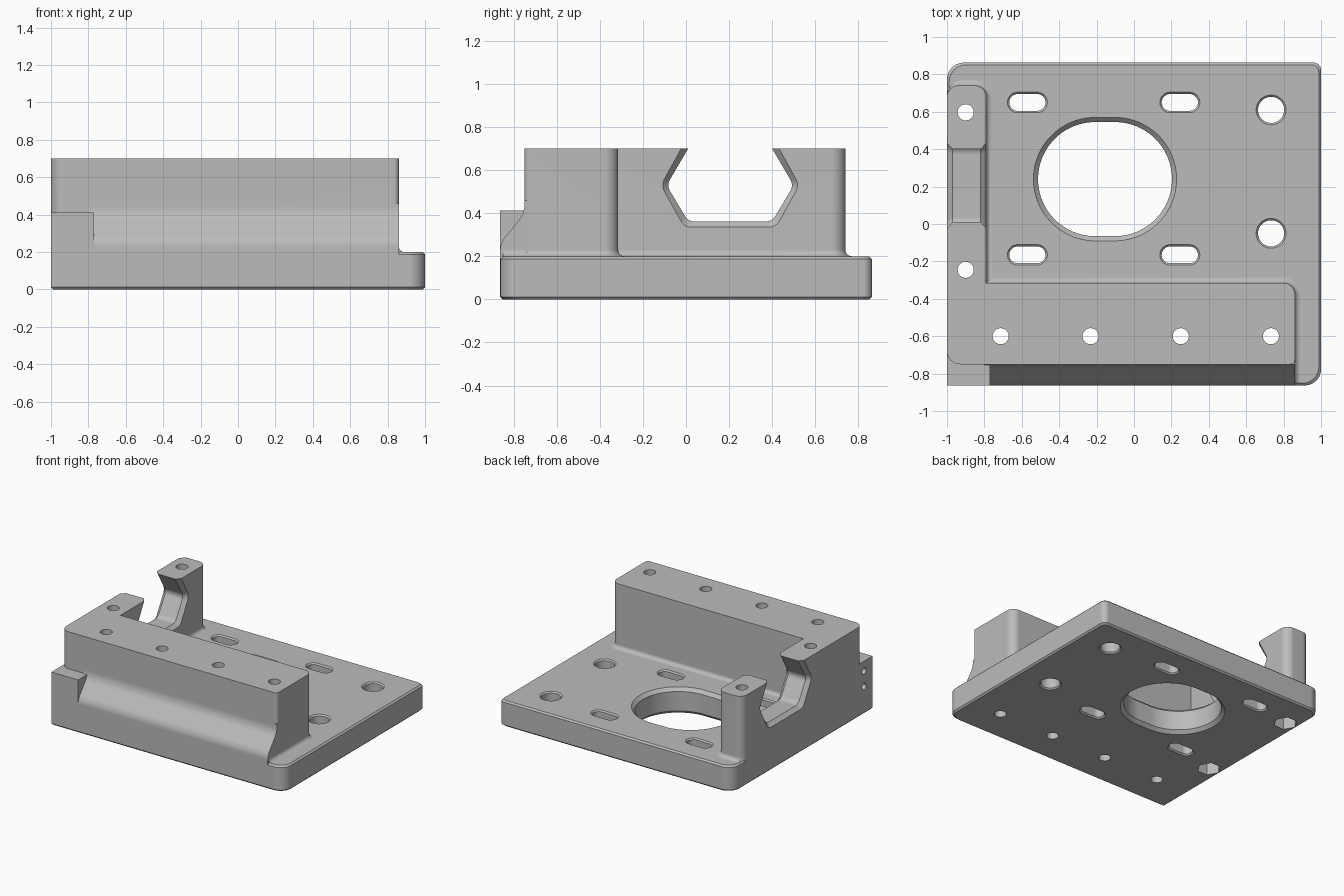
import bpy, bmesh
from math import pi, sin, cos, tan, radians, copysign
from mathutils import Vector

cube = bpy.data.objects.get("Cube")
if cube:
    bpy.data.objects.remove(cube, do_unlink=True)

grey = bpy.data.materials.new("machined_grey")
grey.use_nodes = True
COLOUR = (0.5, 0.5, 0.5, 1)
grey.diffuse_color = COLOUR
for node in grey.node_tree.nodes:
    if node.type == 'BSDF_PRINCIPLED':
        node.inputs["Base Color"].default_value = COLOUR


def rounded(corners, n=6):
    """2D outline from (x, y, radius) corners."""
    pts = []
    for i, (x, y, r) in enumerate(corners):
        p = Vector((x, y))
        if r == 0:
            pts.append(p)
            continue
        u = (Vector(corners[i - 1][:2]) - p).normalized()
        v = (Vector(corners[(i + 1) % len(corners)][:2]) - p).normalized()
        half = u.angle(v) / 2
        centre = p + (u + v).normalized() * (r / sin(half))
        start = p + u * (r / tan(half)) - centre
        end = p + v * (r / tan(half)) - centre
        for k in range(n + 1):
            pts.append(centre + start.lerp(end, k / n).normalized() * r)
    return pts


def slot(cx, cy, r, h=0, n=32):
    """Circle, or a stadium lengthened by h each way along x."""
    angles = [(k + 0.5) * 2 * pi / n for k in range(n)]
    return [Vector((cx + copysign(h, cos(a)) + r * cos(a), cy + r * sin(a))) for a in angles]


def hexagon(cx, cy, r, n=32 * 3):
    pts = []
    for k in range(n):
        a = k * 2 * pi / n
        d = r * cos(pi / 6) / cos(a % (pi / 3) - pi / 6)
        pts.append(Vector((cx + d * cos(a), cy + d * sin(a))))
    return pts


PLACE = {
    'X': lambda p, t: (t, p.x, p.y),
    'Y': lambda p, t: (p.x, t, p.y),
    'Z': lambda p, t: (p.x, p.y, t),
}


def loft(bm, layers, axis='Z'):
    """Skin (outline, position) layers along an axis and cap both ends."""
    rings = [[bm.verts.new(PLACE[axis](p, t)) for p in pts] for pts, t in layers]
    for a, b in zip(rings, rings[1:]):
        for i in range(len(a)):
            j = (i + 1) % len(a)
            bm.faces.new((a[i], a[j], b[j], b[i]))
    bm.faces.new(rings[0][::-1])
    bm.faces.new(rings[-1])


def make(name, bm):
    bmesh.ops.recalc_face_normals(bm, faces=bm.faces)
    mesh = bpy.data.meshes.new(name)
    bm.to_mesh(mesh)
    bm.free()
    mesh.materials.append(grey)
    obj = bpy.data.objects.new(name, mesh)
    bpy.context.collection.objects.link(obj)
    return obj


def solid(name, layers, axis='Z'):
    bm = bmesh.new()
    loft(bm, layers, axis)
    return make(name, bm)


# Base plate with rounded corners and eased edges
def plate_outline(d):
    x, y = 1 - d, 0.863 - d
    return rounded([(-x, -y, 0), (x, -y, 0.085), (x, y, 0.04), (-x, y, 0.09)])


T, EASE = 0.2, 0.012
parts = [solid("base_plate", [(plate_outline(EASE), 0), (plate_outline(0), EASE),
                              (plate_outline(0), T - EASE), (plate_outline(EASE), T)])]


# L-shaped mounting wall with a filleted foot
def wall_outline(d):
    return rounded([(-1, -0.75 - d, 0.07), (0.86 + d, -0.75 - d, 0.025 + d),
                    (0.86 + d, -0.315 + d, 0.06 + d), (-0.79 + d, -0.315 + d, 0),
                    (-0.79 + d, 0.74 + d, 0.06 + d), (-1, 0.74 + d, 0.06 + d)])


FOOT = 0.03
layers = [(wall_outline(FOOT), T / 2)]
for k in range(6):
    a = radians(k * 18)
    layers.append((wall_outline(FOOT * (1 - sin(a))), T + FOOT * (1 - cos(a))))
layers.append((wall_outline(0), 0.7))
parts.append(solid("mounting_wall", layers))

# Curved skirt along the front of the wall
skirt = rounded([(-0.65, 0.05, 0), (-0.863, 0.05, 0), (-0.863, 0.26, 0.1),
                 (-0.75, 0.4, 0.12), (-0.75, 0.46, 0), (-0.65, 0.46, 0)], 8)
parts.append(solid("front_skirt", [(skirt, -0.8), (skirt, 0.86)], 'X'))

# Small fillet at the end of the skirt
foot = rounded([(0.82, T - 0.05, 0), (0.86 + FOOT, T - 0.05, 0), (0.86 + FOOT, T, 0),
                (0.86, T, FOOT * 0.98), (0.86, T + FOOT, 0), (0.82, T + FOOT, 0)])
parts.append(solid("skirt_foot", [(foot, -0.85), (foot, -0.74)], 'Y'))

# Square block at the front corner
block = rounded([(-1, -0.863, 0), (-0.77, -0.863, 0), (-0.77, -0.62, 0), (-1, -0.62, 0)])
parts.append(solid("corner_block", [(block, 0.05), (block, 0.412)]))

# Cutters: chamfered openings through the plate
bm = bmesh.new()


def opening(cx, cy, r, h, c, n=32):
    over = 0.02
    loft(bm, [(slot(cx, cy, r + c + over, h, n), -over), (slot(cx, cy, r, h, n), c),
              (slot(cx, cy, r, h, n), T - c), (slot(cx, cy, r + c + over, h, n), T + over)])


opening(-0.155, 0.24, 0.305, 0.053, 0.025, 72)
for x in (-0.57, 0.245):
    for y in (-0.165, 0.65):
        opening(x, y, 0.045, 0.052, 0.01)
for y in (-0.05, 0.61):
    opening(0.733, y, 0.07, 0, 0.01)

# Cutters: bolt holes, with hexagonal nut pockets under the side wall
for x in (-0.713, -0.232, 0.25, 0.732):
    loft(bm, [(slot(x, -0.6, 0.043), -0.1), (slot(x, -0.6, 0.043), 0.8)])
for y in (-0.245, 0.597):
    nut, bolt = hexagon(-0.9, y, 0.085), slot(-0.9, y, 0.043, 0, 96)
    loft(bm, [(nut, -0.1), (nut, 0.12), (bolt, 0.12), (bolt, 0.8)])

# Cutters: small cross holes in the side
for z in (0.215, 0.335):
    hole = slot(-0.76, z, 0.025)
    loft(bm, [(hole, -1.1), (hole, -0.8)], 'X')

# Cutter: hexagonal notch with chamfered rims
notch = rounded([(0.01, 0.85, 0), (0.01, 0.7, 0), (-0.09, 0.53, 0.05), (0.01, 0.362, 0.05),
                 (0.4, 0.362, 0.05), (0.5, 0.53, 0.05), (0.4, 0.7, 0), (0.4, 0.85, 0)])
rim = [Vector((0.205 + (p.x - 0.205) * 1.09, 0.53 + (p.y - 0.53) * 1.16)) for p in notch]
loft(bm, [(rim, -1.05), (rim, -1), (notch, -0.97), (notch, -0.82), (rim, -0.79), (rim, -0.7)], 'X')
cutter = make("hole_cutters", bm)
cutter.hide_render = True

# Cut every part, then shade
for obj in parts:
    bpy.ops.object.select_all(action='DESELECT')
    obj.select_set(True)
    bpy.context.view_layer.objects.active = obj
    cut = obj.modifiers.new("holes", 'BOOLEAN')
    cut.operation = 'DIFFERENCE'
    cut.solver = 'EXACT'
    cut.object = cutter
    bpy.ops.object.modifier_apply(modifier=cut.name)
    bpy.ops.object.shade_smooth_by_angle(angle=radians(30))
    normals = obj.modifiers.new("flat_normals", 'WEIGHTED_NORMAL')
    normals.keep_sharp = True
bpy.data.objects.remove(cutter, do_unlink=True)
